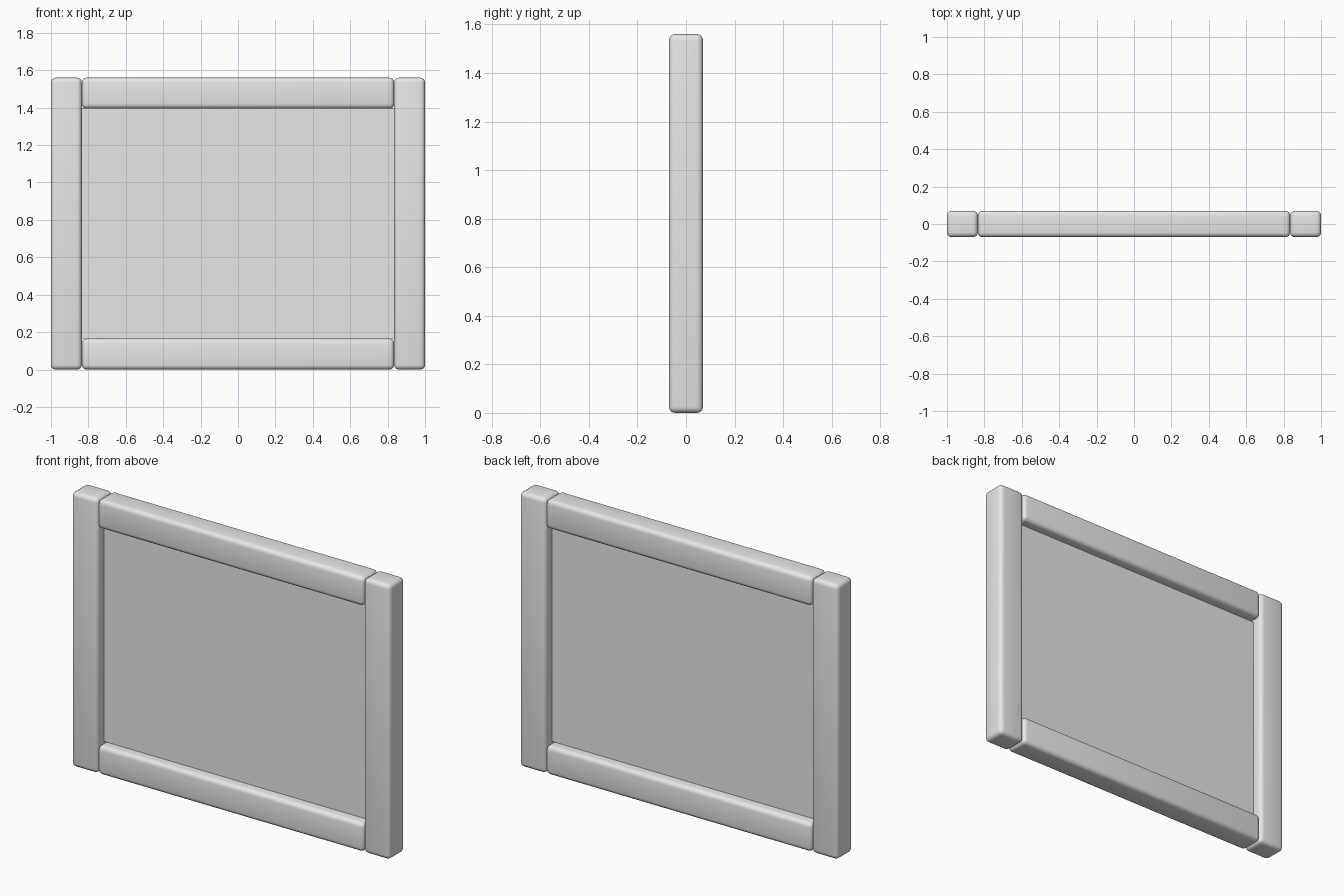
import bpy

if "Cube" in bpy.data.objects:
    bpy.data.objects.remove(bpy.data.objects["Cube"])

HEIGHT, WIDTH, DEPTH = 1.56, 2.0, 0.14   # overall frame
BAR = 0.165                              # bar width
INNER = WIDTH - 2 * BAR

grey = bpy.data.materials.new("light grey")
grey.diffuse_color = (0.8, 0.8, 0.8, 1)
grey.use_nodes = True
grey.node_tree.nodes["Principled BSDF"].inputs["Base Color"].default_value = grey.diffuse_color


def box(name, size, centre, bevel=0.0):
    bpy.ops.mesh.primitive_cube_add(size=1, location=centre)
    ob = bpy.context.object
    ob.name = name
    ob.scale = size
    bpy.ops.object.transform_apply(location=False, rotation=False, scale=True)
    ob.data.materials.append(grey)
    if bevel:
        mod = ob.modifiers.new("rounded edges", 'BEVEL')
        mod.width = bevel
        mod.segments = 4
        bpy.ops.object.modifier_apply(modifier=mod.name)
        bpy.ops.object.shade_smooth_by_angle()
    return ob


# Upright side posts
for side, x in (("left", -1), ("right", 1)):
    box(side + "_post", (BAR, DEPTH, HEIGHT),
        (x * (WIDTH - BAR) / 2, 0, HEIGHT / 2), 0.025)

# Horizontal rails between the posts
for side, z in (("bottom", BAR / 2), ("top", HEIGHT - BAR / 2)):
    box(side + "_rail", (INNER, DEPTH, BAR), (0, 0, z), 0.025)

# Thin panel filling the opening
box("panel", (INNER, 0.02, HEIGHT - 2 * BAR), (0, 0, HEIGHT / 2))
